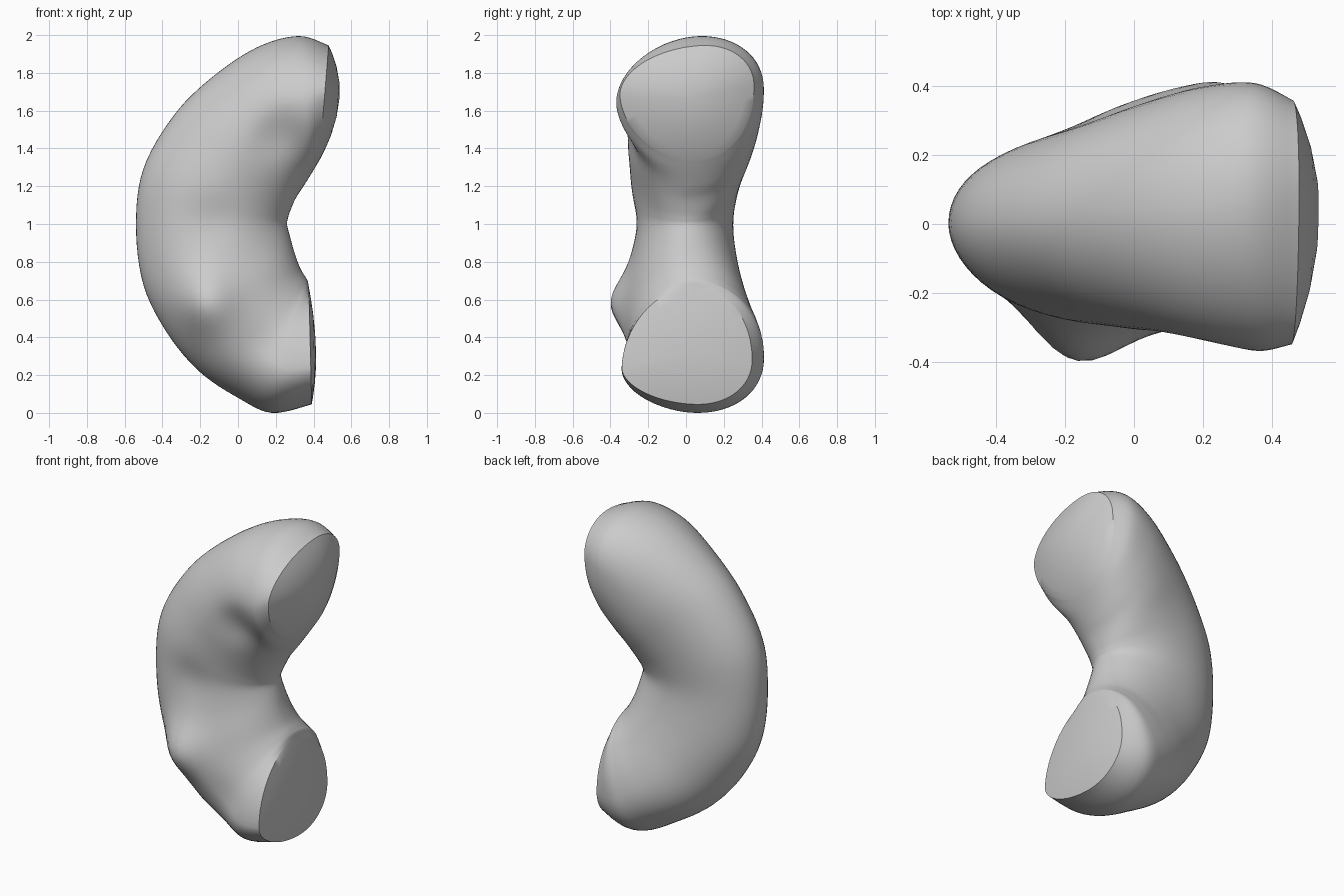
import bpy, bmesh, math
from mathutils import Vector

if "Cube" in bpy.data.objects:
    bpy.data.objects.remove(bpy.data.objects["Cube"])

# Stations along the bend: outer x,z | inner x,z | front y,t | back y,t | outer y, inner y
# (t runs from 0 at the inner edge to 1 at the outer edge)
STATIONS = [
    (.48, 1.95, .43, 1.34, -.35, .58, .36, .65, .10, .04),
    (.32, 2.00, .40, 1.29, -.37, .50, .41, .62, .08, .03),
    (.10, 1.94, .35, 1.21, -.345, .55, .40, .57, .05, .02),
    (-.14, 1.78, .305, 1.14, -.32, .52, .36, .50, .03, 0),
    (-.34, 1.58, .275, 1.07, -.30, .50, .31, .48, .01, 0),
    (-.50, 1.30, .263, 1.03, -.29, .50, .27, .48, 0, 0),
    (-.54, 1.00, .26, 1.00, -.28, .50, .25, .48, 0, 0),
    (-.50, .68, .275, .94, -.29, .52, .27, .48, 0, 0),
    (-.37, .42, .30, .85, -.31, .55, .31, .50, 0, 0),
    (-.20, .22, .33, .77, -.32, .60, .36, .55, .02, .01),
    (.00, .085, .36, .72, -.32, .62, .40, .58, .04, .02),
    (.18, .005, .37, .70, -.34, .66, .41, .60, .06, .03),
    (.39, .05, .375, .67, -.34, .69, .35, .62, .06, .03),
]
SIDES, STEPS = 64, 6


def spline(i, u):
    """Smooth interpolation between stations."""
    last = len(STATIONS) - 1
    rows = [STATIONS[max(0, min(last, i + k))] for k in (-1, 0, 1, 2)]
    return [.5 * (2 * b + (c - a) * u + (2 * a - 5 * b + 4 * c - d) * u * u
                  + (3 * b - a - 3 * c + d) * u ** 3) for a, b, c, d in zip(*rows)]


def section(row):
    """Egg-shaped cross-section from one station."""
    ox, oz, ix, iz, yf, tf, yb, tb, yo, yi = row
    pts = []
    for k in range(SIDES):
        a = 2 * math.pi * k / SIDES
        c, s = math.cos(a), math.sin(a)
        ye, te, n = (yb, tb, 2.1) if s >= 0 else (yf, tf, 1.85)
        pc, ps = abs(c) ** (2 / n), abs(s) ** (2 / n)
        t = te + (1 - te) * pc if c >= 0 else te - te * pc
        base = yo if c >= 0 else yi
        y = base + (ye - base) * ps
        pts.append(Vector((ix + (ox - ix) * t, y, iz + (oz - iz) * t)))
    return pts


def swell(p, centre, radius, amount):
    """Local bump (negative amount makes a hollow) along y."""
    p.y += amount * math.exp(-((p - Vector(centre)).length / radius) ** 2)


bm = bmesh.new()


def bridge(a, b):
    for k in range(SIDES):
        j = (k + 1) % SIDES
        bm.faces.new((a[k], a[j], b[j], b[k]))


# Curved body
rings = []
for i in range(len(STATIONS) - 1):
    for u in range(STEPS):
        rings.append(section(spline(i, u / STEPS)))
rings.append(section(STATIONS[-1]))
for ring in rings[1:-1]:
    for p in ring:
        swell(p, (-.19, -.31, .58), .17, -.11)
        swell(p, (-.15, -.30, 1.02), .14, .02)
        swell(p, (.20, -.33, 1.46), .13, .03)
        swell(p, (.10, -.33, .36), .12, .015)
loops = [[bm.verts.new(p) for p in ring] for ring in rings]
for a, b in zip(loops, loops[1:]):
    bridge(a, b)


# Cut ends, slightly domed
def end_cap(loop, dome):
    centre = sum((v.co for v in loop), Vector()) / SIDES
    prev = loop
    for f in (.85, .6, .3):
        ring = [bm.verts.new(centre.lerp(v.co, f) + Vector((dome * (1 - f * f), 0, 0)))
                for v in loop]
        bridge(prev, ring)
        prev = ring
    tip = bm.verts.new(centre + Vector((dome, 0, 0)))
    for k in range(SIDES):
        bm.faces.new((prev[k], prev[(k + 1) % SIDES], tip))


end_cap(loops[0], .08)
end_cap(loops[-1], .03)
bmesh.ops.recalc_face_normals(bm, faces=bm.faces)

# Rest on the ground
low = min(v.co.z for v in bm.verts)
bmesh.ops.translate(bm, verts=bm.verts, vec=(0, 0, -low))

mesh = bpy.data.meshes.new("curved_body")
bm.to_mesh(mesh)
bm.free()
body = bpy.data.objects.new("curved_body", mesh)
bpy.context.collection.objects.link(body)
bpy.context.view_layer.objects.active = body
body.select_set(True)
bpy.ops.object.shade_smooth_by_angle(angle=math.radians(35))
